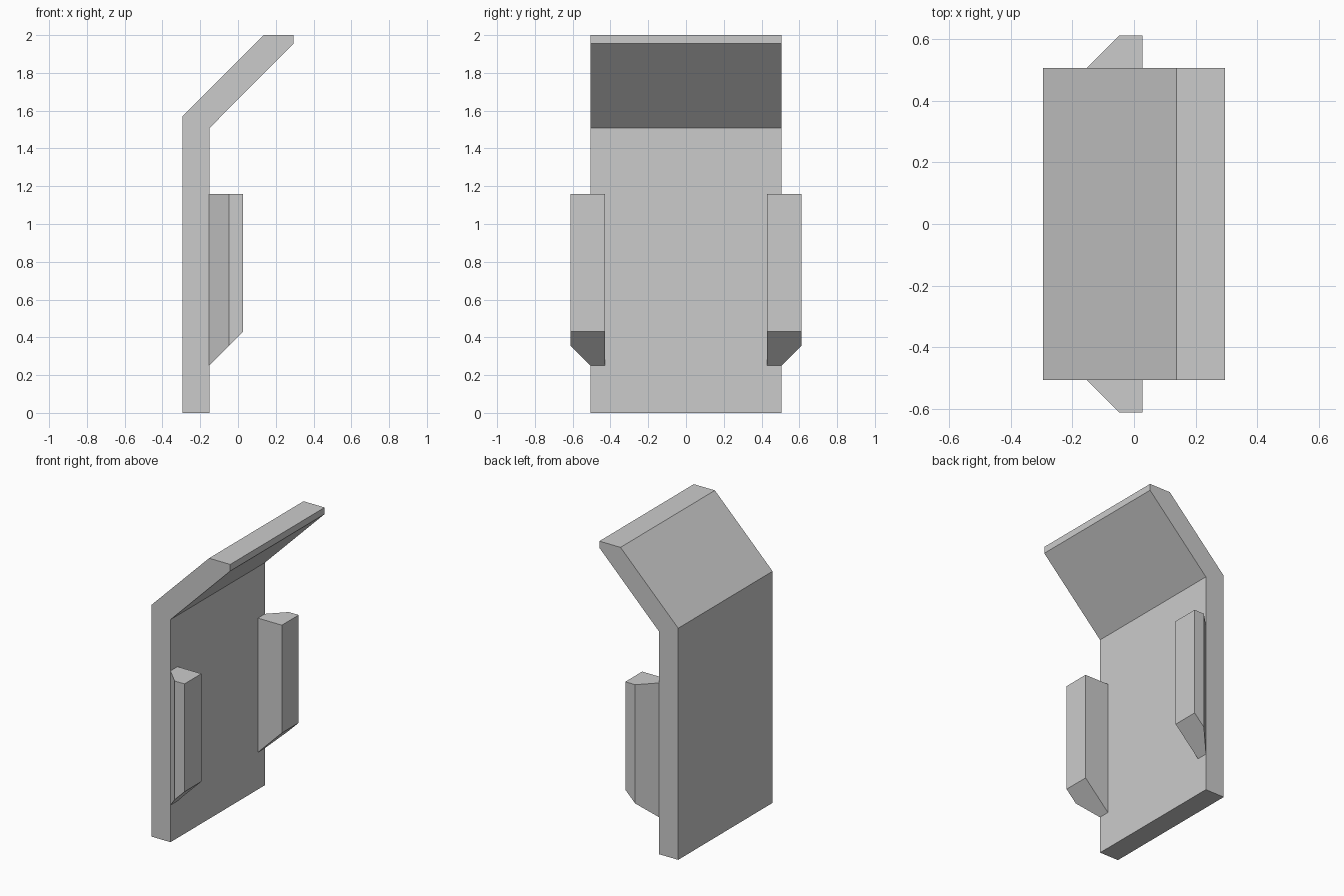
import bpy
import bmesh

cube = bpy.data.objects.get("Cube")
if cube:
    bpy.data.objects.remove(cube, do_unlink=True)

# Single plain grey
grey = bpy.data.materials.new("light_grey")
grey.use_nodes = True
colour = (0.6, 0.6, 0.6, 1)
grey.diffuse_color = colour
grey.node_tree.nodes["Principled BSDF"].inputs["Base Color"].default_value = colour


def prism(name, start, end):
    """Solid joining two matching outlines."""
    bm = bmesh.new()
    a = [bm.verts.new(p) for p in start]
    b = [bm.verts.new(p) for p in end]
    bm.faces.new(a)
    bm.faces.new(b[::-1])
    for i in range(len(a)):
        j = (i + 1) % len(a)
        bm.faces.new((a[j], a[i], b[i], b[j]))
    bmesh.ops.recalc_face_normals(bm, faces=bm.faces)
    mesh = bpy.data.meshes.new(name)
    bm.to_mesh(mesh)
    bm.free()
    mesh.materials.append(grey)
    obj = bpy.data.objects.new(name, mesh)
    bpy.context.scene.collection.objects.link(obj)
    return obj


# Upright slab with its top bent forward, as an x-z profile
HALF_WIDTH = 0.505
slab = [(-0.295, 0), (-0.152, 0), (-0.152, 1.507), (0.295, 1.955),
        (0.295, 2), (0.137, 2), (-0.295, 1.568)]
prism("bent_panel",
      [(x, -HALF_WIDTH, z) for x, z in slab],
      [(x, HALF_WIDTH, z) for x, z in slab])

# Side grips: x-y outline, flat top, underside rising at 45 degrees
BACK, GRIP_TOP, GRIP_BOTTOM = -0.155, 1.16, 0.248
grip = [(BACK, 0.43), (0.027, 0.43), (0.027, 0.611), (-0.047, 0.611), (BACK, 0.503)]
for side, name in ((1, "back_grip"), (-1, "front_grip")):
    prism(name,
          [(x, side * y, GRIP_BOTTOM + x - BACK) for x, y in grip],
          [(x, side * y, GRIP_TOP) for x, y in grip])
